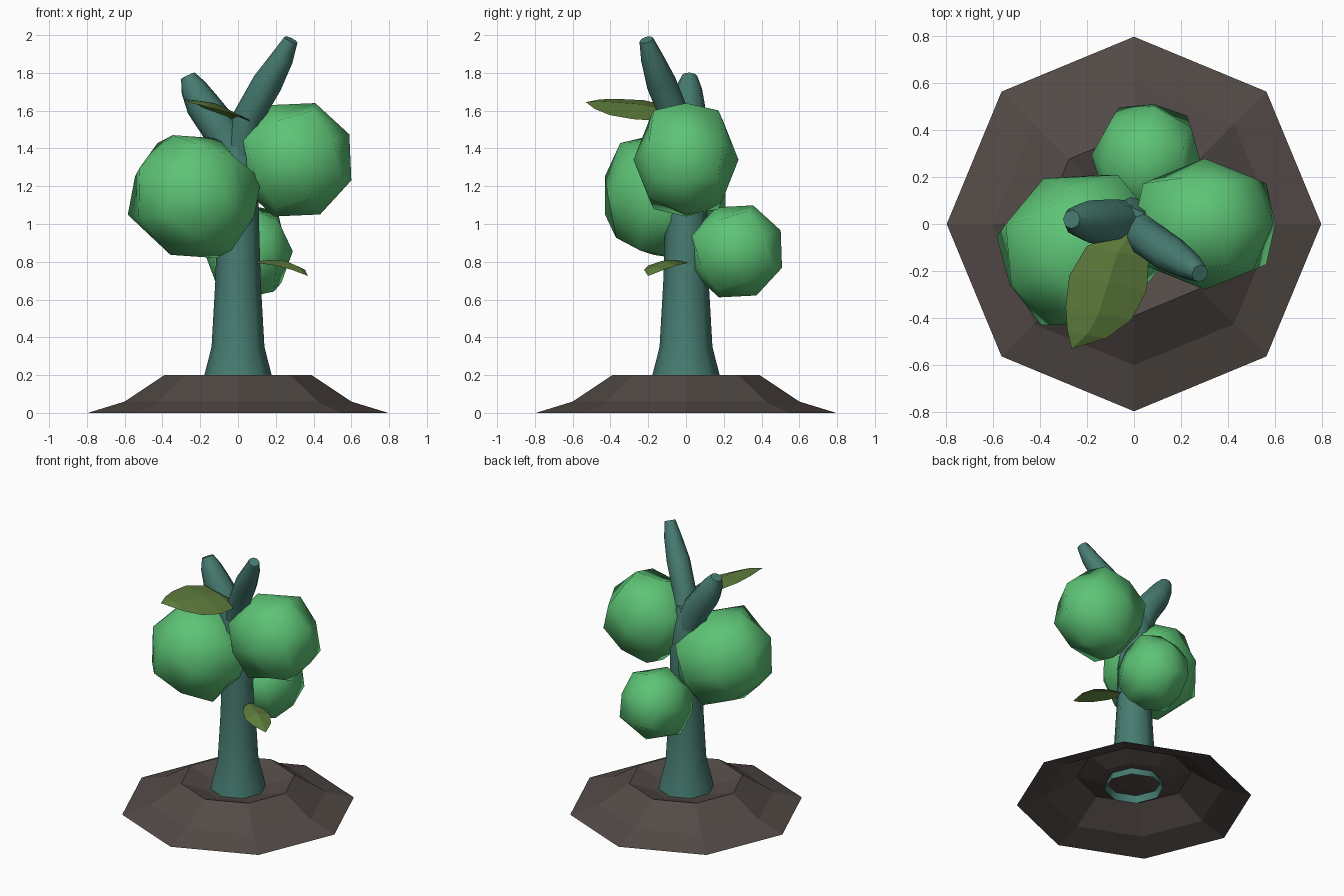
import bpy, bmesh, math
from mathutils import Vector, Euler

if "Cube" in bpy.data.objects:
    bpy.data.objects.remove(bpy.data.objects["Cube"])


def material(name, rgb):
    m = bpy.data.materials.new(name)
    m.diffuse_color = (*rgb, 1)
    m.use_nodes = True
    m.node_tree.nodes["Principled BSDF"].inputs["Base Color"].default_value = m.diffuse_color
    return m


SOIL = material("soil", (0.085, 0.068, 0.062))
BARK = material("bark", (0.062, 0.2, 0.165))
FRUIT = material("fruit_skin", (0.11, 0.55, 0.18))
LEAF = material("leaf_green", (0.11, 0.2, 0.045))


def finish(name, bm, mat, smooth=None):
    me = bpy.data.meshes.new(name)
    bm.to_mesh(me)
    bm.free()
    me.materials.append(mat)
    ob = bpy.data.objects.new(name, me)
    bpy.context.collection.objects.link(ob)
    if smooth:
        bpy.ops.object.select_all(action='DESELECT')
        ob.select_set(True)
        bpy.context.view_layer.objects.active = ob
        bpy.ops.object.shade_smooth_by_angle(angle=math.radians(smooth))
    return ob


def loft(name, path, mat, smooth=None, upright=False, cap=True):
    """Eight-sided rings along a path of (x, y, z, radius)."""
    bm = bmesh.new()
    pts = [Vector(p[:3]) for p in path]
    rings = []
    for i, p in enumerate(pts):
        t = pts[min(i + 1, len(pts) - 1)] - pts[max(i - 1, 0)]
        q = Euler().to_quaternion() if upright else Vector((0, 0, 1)).rotation_difference(t)
        r = path[i][3]
        rings.append([bm.verts.new(p + q @ Vector((r * math.cos(k * math.pi / 4),
                                                   r * math.sin(k * math.pi / 4), 0)))
                      for k in range(8)])
    for a, b in zip(rings, rings[1:]):
        for k in range(8):
            n = (k + 1) % 8
            bm.faces.new((a[k], a[n], b[n], b[k]))
    if cap:
        c = bm.verts.new(pts[-1])
        for k in range(8):
            bm.faces.new((rings[-1][k], rings[-1][(k + 1) % 8], c))
    return finish(name, bm, mat, smooth)


def fruit(name, centre, size, turn):
    """Cube split 2x2 per side, rounded off, tilted upward away from the trunk."""
    bm = bmesh.new()
    bmesh.ops.create_cube(bm, size=2)
    bmesh.ops.subdivide_edges(bm, edges=bm.edges[:], cuts=1, use_grid_fill=True)
    rot = Euler((0, math.radians(-25), math.radians(turn))).to_matrix()
    for v in bm.verts:
        corner = min(abs(c) for c in v.co) > 0.5
        p = v.co.normalized() * (1.1 if corner else 1.03)
        v.co = Vector(centre) + rot @ Vector([a * b for a, b in zip(p, size)])
    finish(name, bm, FRUIT, 60)


def leaf(name, spine, side, widths, crease):
    """Thin creased blade: left edge, midrib, right edge at each station."""
    bm = bmesh.new()
    s = Vector(side)
    rows = []
    for p, w in zip(spine, widths):
        p = Vector(p)
        rows.append([bm.verts.new(p + s * w * k - Vector((0, 0, crease * w * abs(k))))
                     for k in (-1, -0.45, 0, 0.45, 1)])
    for a, b in zip(rows, rows[1:]):
        for k in range(4):
            bm.faces.new((a[k], b[k], b[k + 1], a[k + 1]))
    bmesh.ops.remove_doubles(bm, verts=bm.verts[:], dist=0.0005)
    bmesh.ops.recalc_face_normals(bm, faces=bm.faces[:])
    finish(name, bm, LEAF)


# Soil mound with a shallow crater
loft("soil_mound", [(0, 0, 0, 0.795), (0, 0, 0.06, 0.6), (0, 0, 0.2, 0.39),
                    (0, 0, 0.15, 0.24), (0, 0, 0.13, 0.1)], SOIL, upright=True)

# Trunk and its two branches
loft("trunk", [(0, 0, 0.09, 0.2), (0, 0, 0.2, 0.178), (0, 0, 0.35, 0.14), (0, 0, 0.7, 0.12),
               (0, 0, 1.05, 0.11), (-0.01, 0, 1.35, 0.115), (-0.01, 0, 1.5, 0.07)],
     BARK, 60, upright=True, cap=True)
loft("right_branch", [(0, 0, 1.3, 0.09), (0.055, -0.06, 1.57, 0.08), (0.155, -0.13, 1.745, 0.08),
                      (0.235, -0.18, 1.88, 0.06), (0.28, -0.21, 1.975, 0.038)], BARK, 60)
loft("left_branch", [(-0.01, 0, 1.3, 0.1), (-0.09, 0.005, 1.5, 0.1), (-0.19, 0.01, 1.635, 0.09),
                     (-0.235, 0.015, 1.72, 0.07), (-0.265, 0.02, 1.785, 0.04)], BARK, 60)

# Three round fruits
fruit("right_fruit", (0.3, 0, 1.34), (0.31, 0.27, 0.31), 0)
fruit("left_fruit", (-0.23, -0.11, 1.145), (0.35, 0.33, 0.33), 207)
fruit("back_fruit", (0.055, 0.265, 0.855), (0.255, 0.23, 0.25), 83)

# Two leaves
leaf("large_leaf", [(0, -0.02, 1.53), (-0.07, -0.12, 1.61), (-0.11, -0.25, 1.635),
                    (-0.15, -0.38, 1.645), (-0.2, -0.47, 1.65), (-0.265, -0.53, 1.645)],
     (0.165, -0.03, -0.05), (0.25, 0.8, 1.0, 0.85, 0.5, 0.0), 0.03)
leaf("small_leaf", [(0.08, 0, 0.8), (0.17, -0.07, 0.81), (0.25, -0.125, 0.805),
                    (0.32, -0.17, 0.775), (0.37, -0.2, 0.725)],
     (0.05, 0.075, 0), (0.2, 0.8, 1.0, 0.7, 0.0), 0.025)
